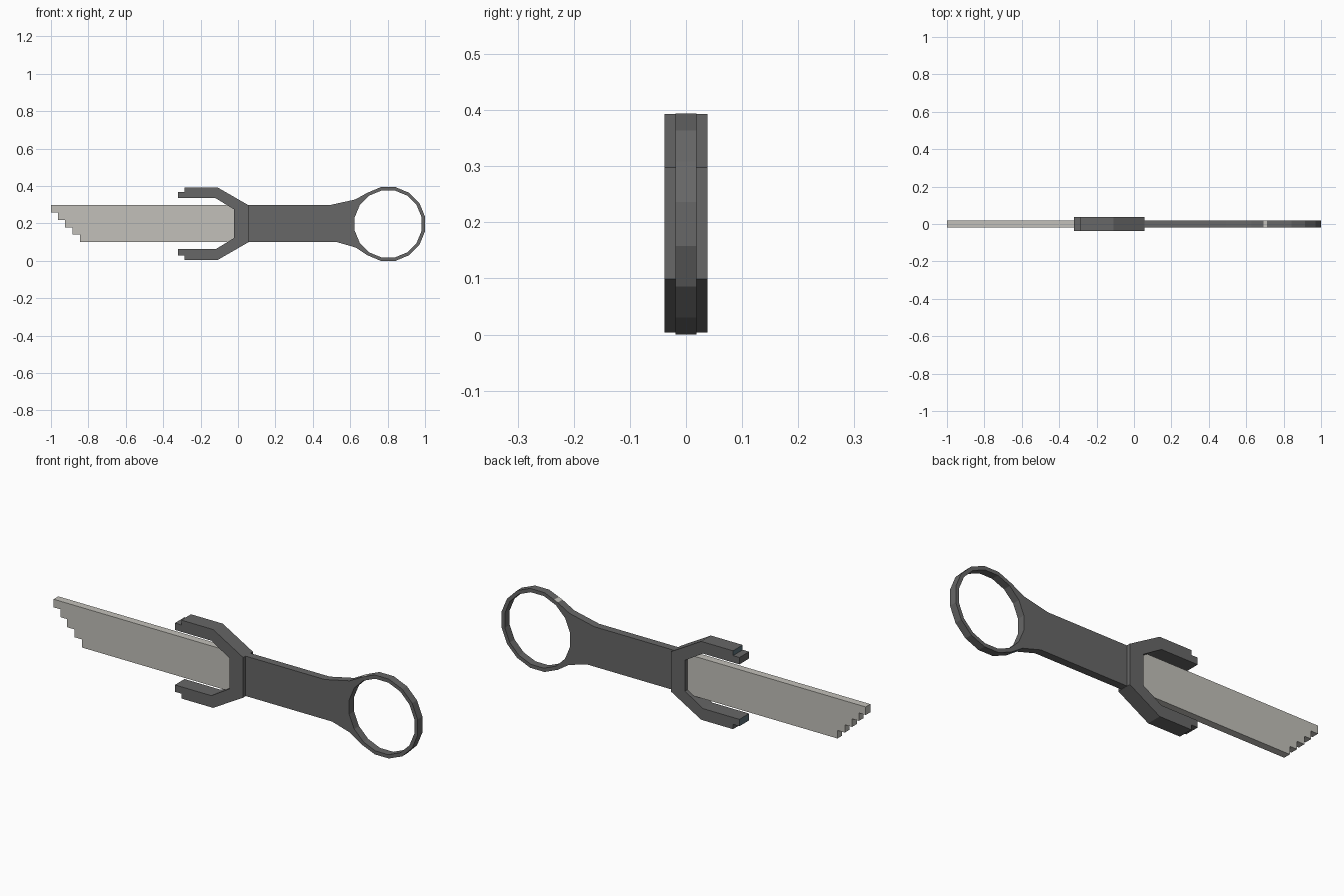
import bpy, bmesh, math

if "Cube" in bpy.data.objects:
    bpy.data.objects.remove(bpy.data.objects["Cube"])

MID = 0.1985  # height of the long axis


def material(name, rgb):
    m = bpy.data.materials.new(name)
    m.diffuse_color = (*rgb, 1)
    m.use_nodes = True
    m.node_tree.nodes["Principled BSDF"].inputs["Base Color"].default_value = m.diffuse_color
    return m


dark = material("dark_grey", (0.135, 0.135, 0.135))
pale = material("pale_steel", (0.54, 0.53, 0.49))
slate = material("slate_blue", (0.11, 0.17, 0.20))


def plate(name, outline, half, mats, hole=None, rule=None):
    """Extrude an x-z outline, with an optional hole, to y = +-half."""
    bm = bmesh.new()
    for loop in [outline] + ([hole] if hole else []):
        vs = [bm.verts.new((x, -half, z)) for x, z in loop]
        for i, v in enumerate(vs):
            bm.edges.new((v, vs[(i + 1) % len(vs)]))
    bmesh.ops.triangle_fill(bm, edges=bm.edges[:], use_beauty=True)
    bmesh.ops.dissolve_limit(bm, angle_limit=0.01, verts=[], edges=bm.edges[:])
    ext = bmesh.ops.extrude_face_region(bm, geom=bm.faces[:], use_keep_orig=True)
    for v in [g for g in ext["geom"] if isinstance(g, bmesh.types.BMVert)]:
        v.co.y = half
    bmesh.ops.recalc_face_normals(bm, faces=bm.faces[:])
    if rule:
        for f in bm.faces:
            f.material_index = rule(f.calc_center_median(), f.normal)
    me = bpy.data.meshes.new(name)
    bm.to_mesh(me)
    bm.free()
    for m in mats:
        me.materials.append(m)
    ob = bpy.data.objects.new(name, me)
    bpy.context.collection.objects.link(ob)
    return ob


# Blade with a stepped tip
steps = [(-1.0, 0.298), (-0.963, 0.258), (-0.925, 0.219), (-0.885, 0.179), (-0.845, 0.14)]
blade = [(-0.01, 0.298)]
for i, (x, z) in enumerate(steps):
    blade += [(x, z), (x, steps[i + 1][1] if i < 4 else 0.10)]
blade.append((-0.01, 0.10))
plate("blade", blade, 0.0185, [pale])

# Forked guard, mirrored about the long axis
jaw = [(0.055, 0.298), (-0.11, 0.393), (-0.285, 0.393), (-0.285, 0.369),
       (-0.32, 0.369), (-0.32, 0.335), (-0.12, 0.335), (-0.021, 0.275)]
guard = jaw + [(x, 2 * MID - z) for x, z in reversed(jaw)]


def guard_rule(c, n):
    upper_notch = c.z > MID and c.x > -0.3
    lower_tip = c.z < MID and c.x < -0.31
    return int(n.x < -0.9 and c.x < -0.2 and (upper_notch or lower_tip))


plate("guard", guard, 0.038, [dark, slate], rule=guard_rule)


# Handle flaring into a sixteen-sided ring
def ring(apothem, first, last):
    r = apothem / math.cos(math.pi / 16)
    return [(0.803 + r * math.cos((i + 0.5) * math.pi / 8),
             0.197 + r * math.sin((i + 0.5) * math.pi / 8)) for i in range(first, last)]


outer = ring(0.197, -6, 6)
handle = outer[:-1] + [(0.712, 0.3725), outer[-1], (0.627, 0.328), (0.49, 0.298),
                       (0.05, 0.298), (0.05, 0.10), (0.53, 0.10), (0.63, 0.071)]


def handle_rule(c, n):
    if abs(n.y) > 0.5:
        return 0
    if 0.692 < c.x < 0.711 and c.z > 0.36 and n.z > 0:
        return 1
    return 2 if 0.64 < c.x < 0.69 and c.z < 0.07 and n.z < 0 else 0


plate("handle_and_ring", handle, 0.019, [dark, pale, slate],
      hole=ring(0.179, 0, 16), rule=handle_rule)
